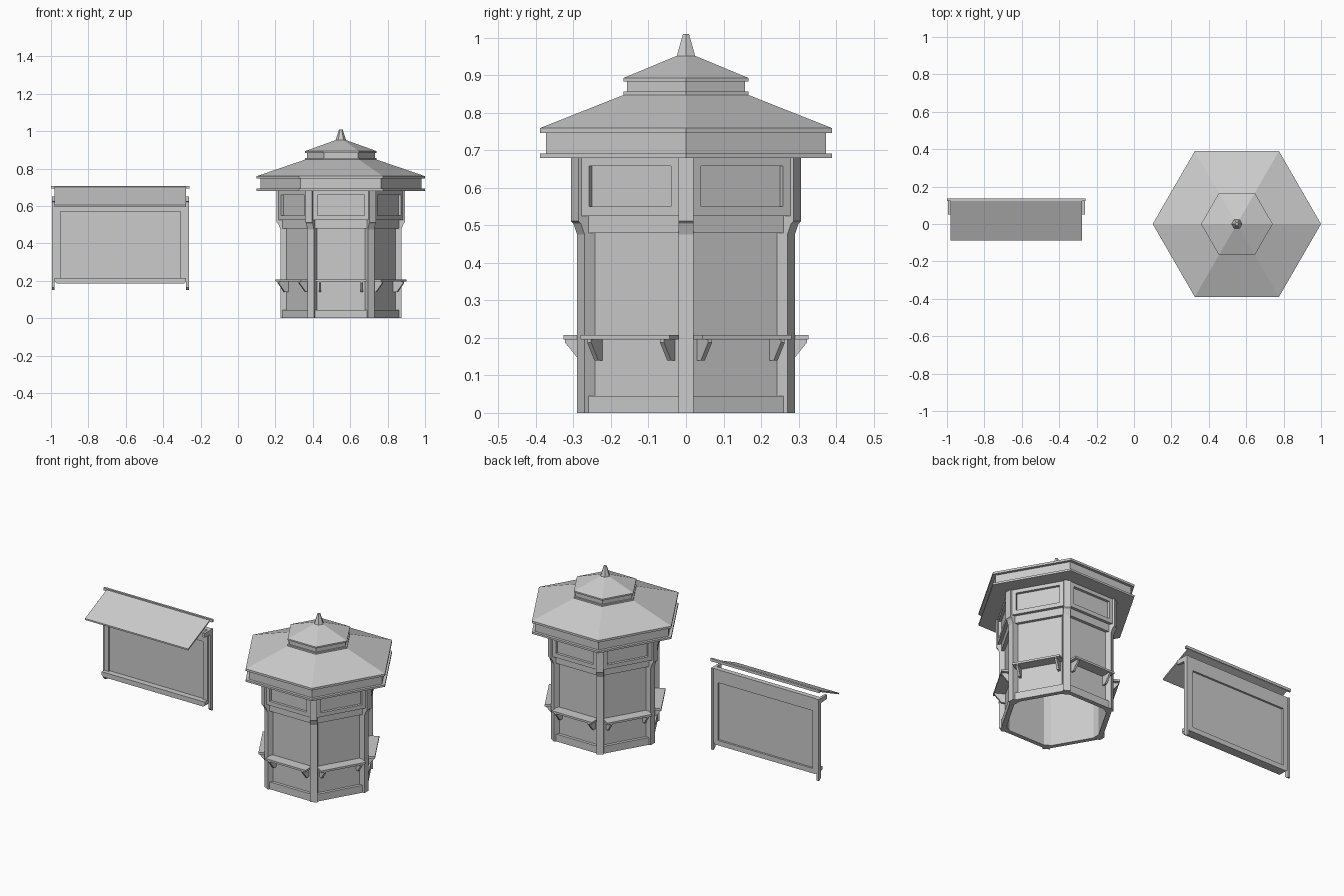
import bpy, bmesh
from math import radians, cos, sin, tan, pi
from mathutils import Matrix, Vector

if "Cube" in bpy.data.objects:
    bpy.data.objects.remove(bpy.data.objects["Cube"])

C30 = cos(pi / 6)
KIOSK = Matrix.Translation((0.55, 0, 0))


def finish(name, bm, matrix=Matrix()):
    bmesh.ops.remove_doubles(bm, verts=bm.verts, dist=1e-5)
    bmesh.ops.recalc_face_normals(bm, faces=bm.faces)
    mesh = bpy.data.meshes.new(name)
    bm.to_mesh(mesh)
    bm.free()
    ob = bpy.data.objects.new(name, mesh)
    ob.matrix_world = matrix
    bpy.context.collection.objects.link(ob)
    return ob


def box(bm, x0, x1, y0, y1, z0, z1):
    m = Matrix.Translation(((x0 + x1) / 2, (y0 + y1) / 2, (z0 + z1) / 2))
    m = m @ Matrix.Diagonal((x1 - x0, y1 - y0, z1 - z0, 1))
    bmesh.ops.create_cube(bm, size=1, matrix=m)


def prism(bm, profile, t0, t1):
    """Extrude a (x, z) profile along y from t0 to t1."""
    a = [bm.verts.new((x, t0, z)) for x, z in profile]
    b = [bm.verts.new((x, t1, z)) for x, z in profile]
    bm.faces.new(a)
    bm.faces.new(b[::-1])
    n = len(a)
    for i in range(n):
        bm.faces.new((a[i], a[(i + 1) % n], b[(i + 1) % n], b[i]))


def hex_lathe(name, profile):
    """Six-sided solid from (apothem, z) points, capped at both ends."""
    bm = bmesh.new()
    rings = [[bm.verts.new((a / C30 * cos(i * pi / 3), a / C30 * sin(i * pi / 3), z))
              for i in range(6)] for a, z in profile]
    for r, s in zip(rings, rings[1:]):
        for i in range(6):
            j = (i + 1) % 6
            bm.faces.new((r[i], r[j], s[j], s[i]))
    bm.faces.new(rings[0][::-1])
    bm.faces.new(rings[-1])
    return finish(name, bm, KIOSK)


def half(a):
    """Half width of a wall face at apothem a, between two posts."""
    return a * tan(pi / 6) - 0.02 / C30


def wall(bm, a, z0, z1, depth=0.008):
    t = half(a) + 0.004
    box(bm, a - depth, a, -t, t, z0, z1)


# Kiosk sides, local +x pointing outward
for i in range(6):
    side = KIOSK @ Matrix.Rotation(radians(30 + 60 * i), 4, 'Z')

    bm = bmesh.new()
    wall(bm, 0.262, 0.03, 0.5)
    finish(f"wall_panel_{i}", bm, side)

    bm = bmesh.new()
    wall(bm, 0.28, 0, 0.045, 0.026)
    finish(f"kickboard_{i}", bm, side)

    bm = bmesh.new()
    wall(bm, 0.28, 0.48, 0.525, 0.026)
    finish(f"upper_rail_{i}", bm, side)

    # recessed sign window and its frame
    bm = bmesh.new()
    wall(bm, 0.282, 0.525, 0.69)
    t = half(0.298) + 0.004
    box(bm, 0.275, 0.298, -t, t, 0.525, 0.55)
    box(bm, 0.275, 0.298, -t, t, 0.658, 0.682)
    for s in (-1, 1):
        y = sorted((s * 0.126, s * t))
        box(bm, 0.275, 0.298, y[0], y[1], 0.55, 0.658)
    finish(f"window_frame_{i}", bm, side)

    # counter shelf with two brackets
    bm = bmesh.new()
    box(bm, 0.258, 0.326, -0.137, 0.137, 0.195, 0.207)
    finish(f"counter_shelf_{i}", bm, side)
    bm = bmesh.new()
    for s in (-1, 1):
        prism(bm, [(0.26, 0.14), (0.284, 0.14), (0.322, 0.187), (0.322, 0.196), (0.26, 0.196)],
              s * 0.112 - 0.006, s * 0.112 + 0.006)
    finish(f"shelf_brackets_{i}", bm, side)

    # corner post, flared near the top
    bm = bmesh.new()
    prism(bm, [(0.28, 0), (0.3235, 0), (0.3235, 0.475), (0.335, 0.505), (0.343, 0.512),
               (0.343, 0.682), (0.28, 0.682)], -0.02, 0.02)
    finish(f"corner_post_{i}", bm, KIOSK @ Matrix.Rotation(radians(60 * i), 4, 'Z'))

# Roof tiers
hex_lathe("main_roof", [(0.3897, 0.68), (0.3897, 0.692), (0.373, 0.692), (0.373, 0.746),
                        (0.3897, 0.746), (0.3897, 0.759), (0.165, 0.848)])
hex_lathe("cupola", [(0.166, 0.848), (0.166, 0.857), (0.157, 0.857), (0.157, 0.884),
                     (0.166, 0.884), (0.166, 0.893), (0.024, 0.952)])
hex_lathe("finial", [(0.025, 0.95), (0.008, 1.01)])

# Separate wall board: panel and frame
bm = bmesh.new()
box(bm, -0.98, -0.278, 0.11, 0.118, 0.2, 0.65)
finish("board_panel", bm)
bm = bmesh.new()
for x in (-0.98, -0.308):
    box(bm, x, x + 0.03, 0.1, 0.13, 0.2, 0.65)
box(bm, -0.98, -0.278, 0.1, 0.13, 0.57, 0.65)
finish("board_frame", bm)

# sill with clipped front corners
bm = bmesh.new()
prism(bm, [(-0.98, 0.215), (-0.98, 0.195), (-0.97, 0.185), (-0.288, 0.185),
           (-0.278, 0.195), (-0.278, 0.215)], 0.075, 0.13)
finish("board_sill", bm)

# side posts with pointed feet, and arms holding the awning
bm = bmesh.new()
turn = Matrix.Rotation(pi / 2, 4, 'Z')
for x in (-0.995, -0.278):
    prism(bm, [(0.108, 0.165), (0.122, 0.15), (0.134, 0.15), (0.134, 0.65), (0.05, 0.65),
               (0.05, 0.625), (0.108, 0.62)], -x - 0.015, -x)
finish("board_side_posts", bm, turn)

# sloping awning and ridge bar
bm = bmesh.new()
prism(bm, [(-0.087, 0.595), (0.13, 0.695), (0.13, 0.704), (-0.087, 0.604)], 0.278, 0.98)
finish("awning", bm, turn)
bm = bmesh.new()
box(bm, -1.0, -0.26, 0.122, 0.135, 0.692, 0.708)
finish("awning_ridge_bar", bm)
